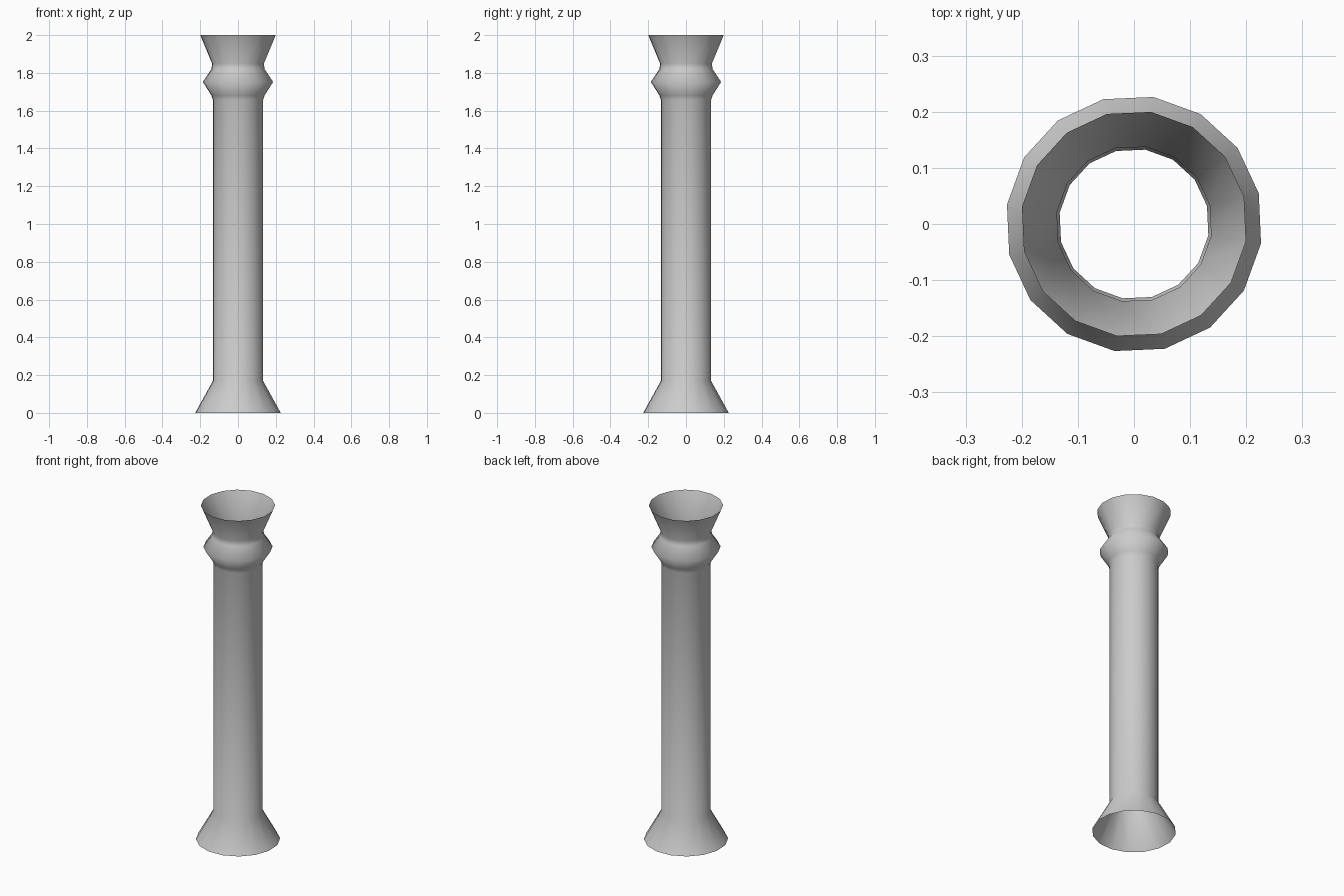
import bpy, bmesh, math

if "Cube" in bpy.data.objects:
    bpy.data.objects.remove(bpy.data.objects["Cube"])

SIDES = 16
OFFSET = math.radians(13.8)

# Column outline from foot to rim: (radius, height)
PROFILE = [(0.229, 0.0), (0.134, 0.17), (0.134, 1.655), (0.142, 1.68),
           (0.188, 1.752), (0.142, 1.82), (0.139, 1.85), (0.202, 2.0)]

bm = bmesh.new()

# One ring of vertices per profile point
rings = []
for r, z in PROFILE:
    angles = [OFFSET + 2 * math.pi * i / SIDES for i in range(SIDES)]
    rings.append([bm.verts.new((r * math.cos(a), r * math.sin(a), z)) for a in angles])

# Walls between rings, open at both ends
for low, high in zip(rings, rings[1:]):
    for i in range(SIDES):
        j = (i + 1) % SIDES
        bm.faces.new((low[i], low[j], high[j], high[i])).smooth = True

mesh = bpy.data.meshes.new("column")
bm.to_mesh(mesh)
bm.free()
column = bpy.data.objects.new("column", mesh)
bpy.context.collection.objects.link(column)
